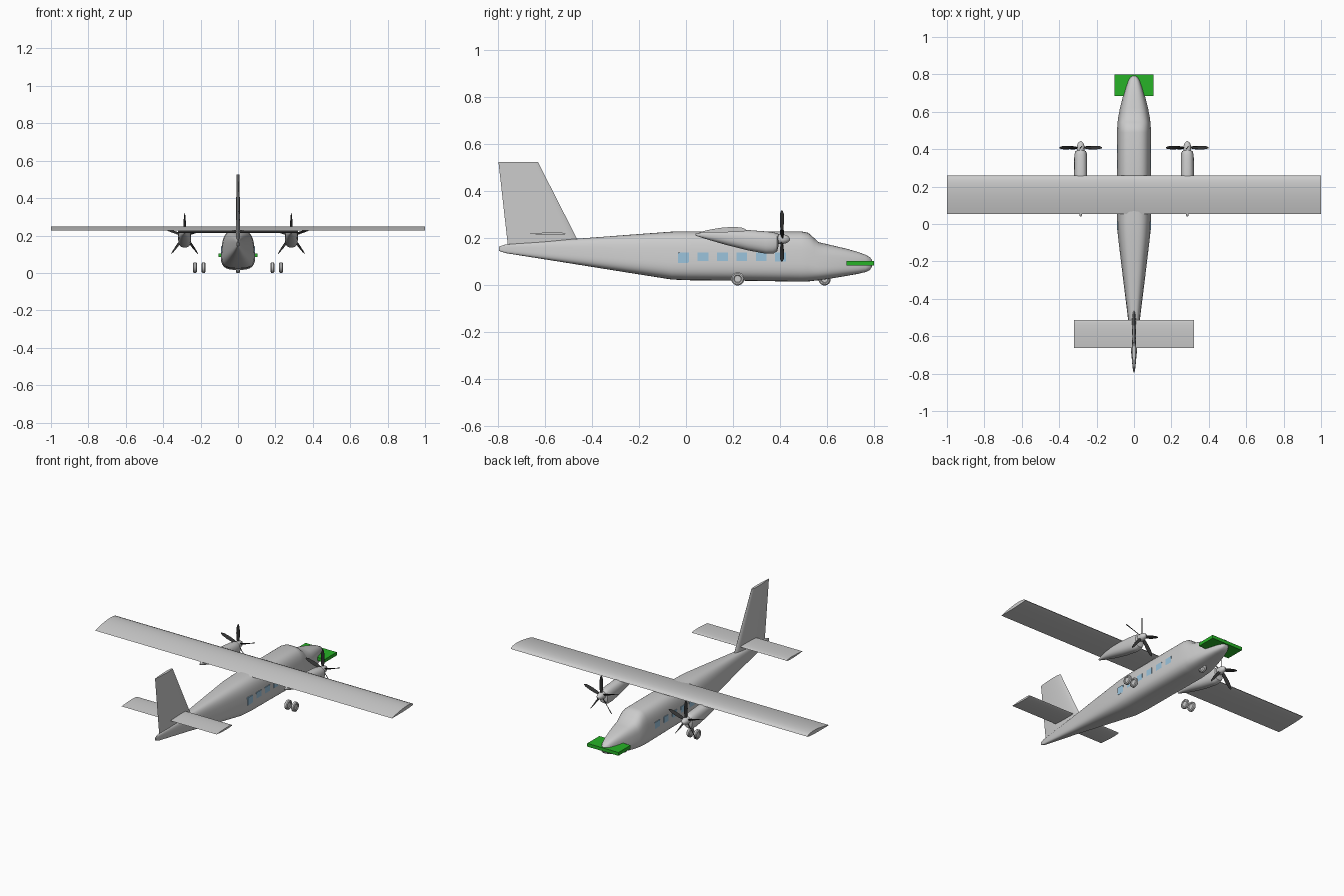
import bpy, bmesh
from math import sin, cos, pi, radians
from mathutils import Vector, Matrix

if "Cube" in bpy.data.objects:
    bpy.data.objects.remove(bpy.data.objects["Cube"])


def material(name, rgb):
    m = bpy.data.materials.new(name)
    m.diffuse_color = (*rgb, 1)
    m.use_nodes = True
    m.node_tree.nodes["Principled BSDF"].inputs["Base Color"].default_value = m.diffuse_color
    return m


def finish(name, bm, mat=None, angle=35):
    bmesh.ops.recalc_face_normals(bm, faces=bm.faces)
    me = bpy.data.meshes.new(name)
    bm.to_mesh(me)
    bm.free()
    me.shade_smooth()
    me.set_sharp_from_angle(angle=radians(angle))
    ob = bpy.data.objects.new(name, me)
    bpy.context.collection.objects.link(ob)
    if mat:
        me.materials.append(mat)
    return ob


def skin(bm, rings, caps=True):
    """Bridge equal-length closed rings of points."""
    vs = [[bm.verts.new(p) for p in r] for r in rings]
    n = len(vs[0])
    for a, b in zip(vs, vs[1:]):
        for i in range(n):
            bm.faces.new((a[i], a[(i + 1) % n], b[(i + 1) % n], b[i]))
    if caps:
        bm.faces.new(vs[0])
        bm.faces.new(vs[-1])


def spow(v, e):
    return (1 if v >= 0 else -1) * abs(v) ** e


def body(name, stations, n=40, power=2.0, taper=0.0, x0=0):
    """Loft along y; a station is (y, z bottom, z top, half width)."""
    rings = []
    for y, lo, hi, w in stations:
        ring = []
        for i in range(n):
            t = 2 * pi * i / n
            c, s = spow(cos(t), 2 / power), spow(sin(t), 2 / power)
            ring.append((x0 + w * c * (1 - taper * s), y, (lo + hi) / 2 + (hi - lo) / 2 * s))
        rings.append(ring)
    bm = bmesh.new()
    skin(bm, rings)
    return finish(name, bm)


def airfoil(lead, trail, up, top, bottom, n=10):
    """Closed aerofoil loop between two edge points, thickened along up."""
    lead, trail, up = Vector(lead), Vector(trail), Vector(up)
    f = [(1 - cos(pi * i / n)) / 2 for i in range(n + 1)]
    shape = lambda t: 2.6 * t ** 0.5 * (1 - t)
    upper = [lead.lerp(trail, t) + up * top * shape(t) for t in f]
    lower = [lead.lerp(trail, t) - up * bottom * shape(t) for t in f[1:-1]]
    return upper + lower[::-1]


def lathe(name, profile, axis, centre, n=32, mat=None):
    """Revolve (position along axis, radius) points about x or y."""
    bm = bmesh.new()
    rings = []
    for a, r in profile:
        pts = [(r * cos(2 * pi * i / n), r * sin(2 * pi * i / n)) for i in range(n)]
        rings.append([Vector(centre) + Vector((a, u, v) if axis == 'x' else (u, a, v)) for u, v in pts])
    skin(bm, rings)
    return finish(name, bm, mat)


def box(name, size, centre, mat=None):
    bm = bmesh.new()
    bmesh.ops.create_cube(bm, size=1, matrix=Matrix.Translation(centre) @ Matrix.Diagonal((*size, 1)))
    return finish(name, bm, mat)


green = material("green", (0.02, 0.45, 0.02))
blue = material("window_blue", (0.33, 0.55, 0.72))
black = material("blade_black", (0.03, 0.03, 0.03))

# Fuselage
body("fuselage", [
    (-0.795, 0.147, 0.166, 0.003), (-0.77, 0.138, 0.174, 0.007), (-0.50, 0.095, 0.196, 0.032),
    (-0.25, 0.055, 0.215, 0.062), (-0.06, 0.025, 0.229, 0.084), (0.02, 0.022, 0.230, 0.089),
    (0.25, 0.020, 0.230, 0.089), (0.49, 0.016, 0.230, 0.089), (0.52, 0.017, 0.224, 0.087),
    (0.545, 0.020, 0.202, 0.085), (0.565, 0.022, 0.184, 0.083), (0.62, 0.030, 0.171, 0.073),
    (0.68, 0.040, 0.157, 0.058), (0.73, 0.049, 0.143, 0.044), (0.765, 0.057, 0.130, 0.032),
    (0.783, 0.066, 0.120, 0.022), (0.792, 0.080, 0.108, 0.010)], n=48, power=3.2, taper=0.12)

# Wing and tail surfaces
bm = bmesh.new()
skin(bm, [airfoil((x, 0.258, 0.233), (x, 0.053, 0.226), (0, 0, 1), 0.018, 0.004) for x in (-1, 1)])
finish("wing", bm)
bm = bmesh.new()
skin(bm, [airfoil((x, -0.512, 0.220), (x, -0.663, 0.220), (0, 0, 1), 0.006, 0.006) for x in (-0.32, 0.32)])
finish("tailplane", bm)
bm = bmesh.new()
skin(bm, [airfoil((0, -0.452, 0.175), (0, -0.757, 0.160), (1, 0, 0), 0.012, 0.012),
          airfoil((0, -0.63, 0.525), (0, -0.798, 0.525), (1, 0, 0), 0.008, 0.008)])
finish("fin", bm)

# Green nose plate
box("nose_plate", (0.21, 0.116, 0.02), (0, 0.742, 0.095), green)

for side, s in (("left", -1), ("right", 1)):
    x = 0.285 * s
    # Engine nacelle, spinner and five-blade propeller
    body("nacelle_" + side, [
        (0.04, 0.212, 0.220, 0.004), (0.10, 0.193, 0.232, 0.020), (0.18, 0.170, 0.238, 0.032),
        (0.26, 0.150, 0.236, 0.035), (0.34, 0.135, 0.230, 0.035), (0.37, 0.135, 0.226, 0.034),
        (0.388, 0.145, 0.222, 0.029), (0.393, 0.165, 0.218, 0.020)], n=28, power=2.4, x0=x)
    lathe("spinner_" + side, [(-0.015, 0.021), (0.008, 0.021), (0.022, 0.017), (0.032, 0.011), (0.038, 0.003)],
          'y', (x, 0.405, 0.197), 24)
    bm = bmesh.new()
    for k in range(5):
        spin = Matrix.Translation((x, 0.408, 0.2)) @ Matrix.Rotation(k * 2 * pi / 5, 4, 'Y')
        rings = []
        for r, chord, twist in ((0.01, 0.006, 60), (0.035, 0.009, 50), (0.07, 0.011, 35),
                                (0.105, 0.009, 25), (0.12, 0.003, 22)):
            a = radians(90 - twist)
            d, q = Vector((cos(a), sin(a), 0)), Vector((-sin(a), cos(a), 0))
            up = Vector((0, 0, r))
            rings.append([spin @ (up + p) for p in (d * chord, q * 0.0018, -d * chord, -q * 0.0018)])
        skin(bm, rings)
    finish("propeller_" + side, bm, black)

    # Paired main wheels
    for tag, wx in (("inner", 0.184), ("outer", 0.230)):
        lathe(f"main_wheel_{tag}_{side}",
              [(-0.006, 0.005), (-0.006, 0.014), (-0.010, 0.017), (-0.010, 0.023), (-0.006, 0.028),
               (0.006, 0.028), (0.010, 0.023), (0.010, 0.017), (0.006, 0.014), (0.006, 0.005)],
              'x', (wx * s, 0.22, 0.028))

    # Cabin windows
    for k in range(6):
        box(f"window_{side}_{k + 1}", (0.008, 0.046, 0.046), (0.0868 * s, -0.01 + 0.0825 * k, 0.118), blue)

# Nose wheel
lathe("nose_wheel", [(-0.007, 0.005), (-0.007, 0.013), (-0.011, 0.016), (-0.011, 0.021), (-0.006, 0.026),
                     (0.006, 0.026), (0.011, 0.021), (0.011, 0.016), (0.007, 0.013), (0.007, 0.005)],
      'x', (0, 0.59, 0.026))
